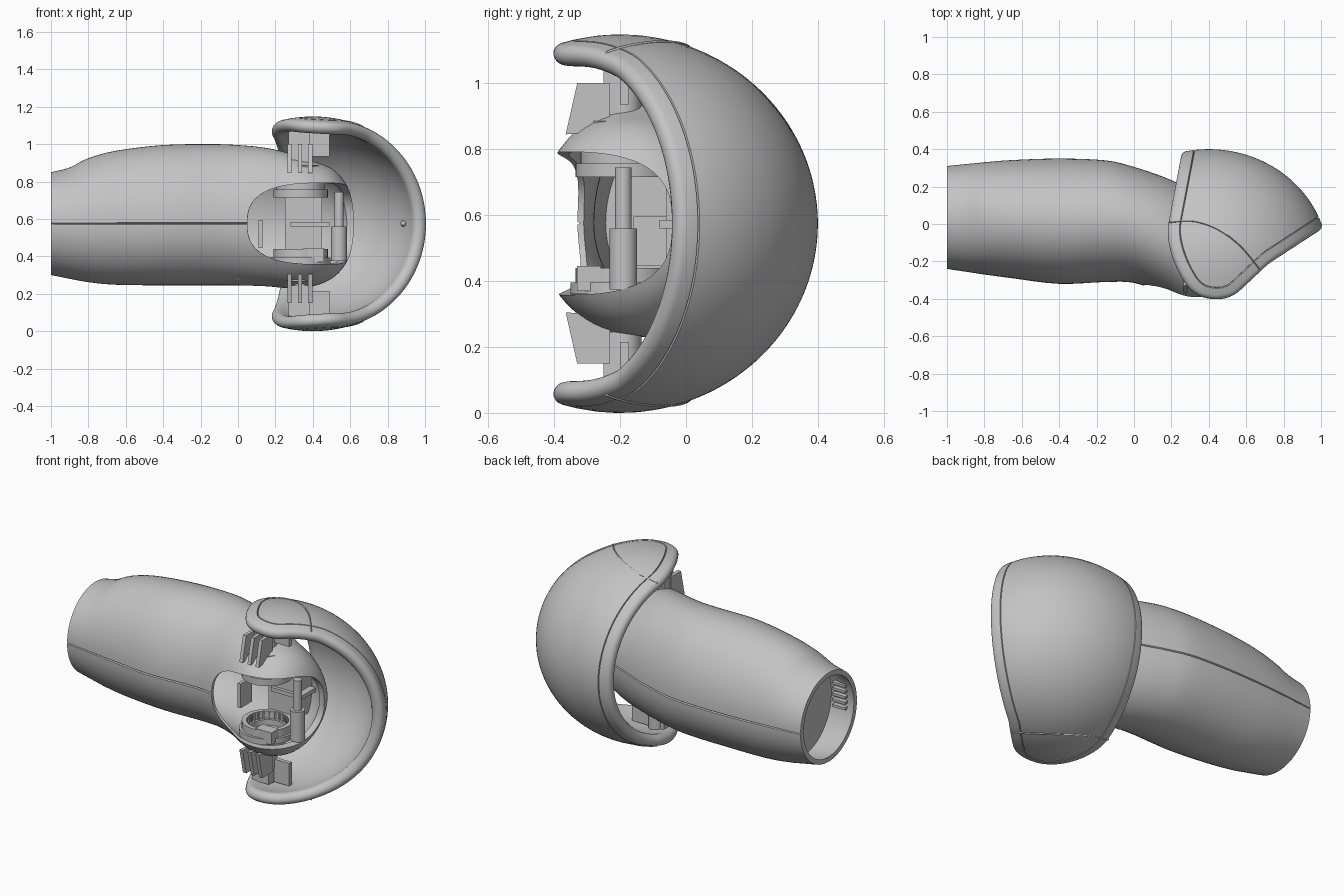
import bpy, bmesh, math
from mathutils import Vector

MID = 0.575            # height of the symmetry plane
AXIS = (0.335, -0.19)  # hinge axis, along z

start_cube = bpy.data.objects.get("Cube")
if start_cube:
    bpy.data.objects.remove(start_cube)

grey = bpy.data.materials.new("light_grey")
grey.use_nodes = True
grey.diffuse_color = (0.55, 0.55, 0.55, 1)
for node in grey.node_tree.nodes:
    if node.type == 'BSDF_PRINCIPLED':
        node.inputs["Base Color"].default_value = grey.diffuse_color
        node.inputs["Roughness"].default_value = 0.6
parts = []


def finish(name, bm):
    """Turn a bmesh into a named object."""
    bmesh.ops.recalc_face_normals(bm, faces=bm.faces)
    mesh = bpy.data.meshes.new(name)
    bm.to_mesh(mesh)
    bm.free()
    mesh.materials.append(grey)
    obj = bpy.data.objects.new(name, mesh)
    bpy.context.scene.collection.objects.link(obj)
    parts.append(obj)
    return obj


def skin(name, rings, loop=False):
    """Bridge a chain of rings; cap the ends, or join them if loop."""
    bm = bmesh.new()
    rows = [[bm.verts.new(p) for p in ring] for ring in rings]
    pairs = list(zip(rows, rows[1:]))
    if loop:
        pairs.append((rows[-1], rows[0]))
    else:
        bm.faces.new(rows[0])
        bm.faces.new(rows[-1])
    for a, b in pairs:
        for i in range(len(a)):
            bm.faces.new((a[i], a[i - 1], b[i - 1], b[i]))
    return finish(name, bm)


def lathe(name, profile, centre=AXIS, loop=False, steps=40):
    """Revolve (radius, height) pairs round a vertical line."""
    turns = [math.tau * i / steps for i in range(steps)]
    return skin(name, [[(centre[0] + r * math.cos(t), centre[1] + r * math.sin(t), MID + h)
                        for t in turns] for r, h in profile], loop)


def prism(name, x0, x1, profile):
    """Extrude a (y, height) outline along x."""
    return skin(name, [[(x, y, MID + h) for y, h in profile] for x in (x0, x1)])


def box(name, x0, x1, y0, y1, h0, h1):
    return prism(name, x0, x1, [(y0, h0), (y1, h0), (y1, h1), (y0, h1)])


def ball(name, centre, size, power=2, segments=20):
    """Superellipsoid; a higher power is boxier."""
    bm = bmesh.new()
    bmesh.ops.create_uvsphere(bm, u_segments=segments, v_segments=segments // 2, radius=1)
    for v in bm.verts:
        v.co /= sum(abs(c) ** power for c in v.co) ** (1 / power)
        v.co = Vector(c + s * k for c, s, k in zip(centre, size, v.co))
    return finish(name, bm)


def smooth_rows(rows, steps):
    """Catmull-Rom interpolation of rows of numbers."""
    out = []
    for i in range(len(rows) - 1):
        quad = [rows[max(i - 1, 0)], rows[i], rows[i + 1], rows[min(i + 2, len(rows) - 1)]]
        for k in range(steps):
            t = k / steps
            out.append([b + t * ((c - a) + t * ((2 * a - 5 * b + 4 * c - d)
                        + t * (3 * b - a - 3 * c + d))) / 2 for a, b, c, d in zip(*quad)])
    return out + [list(rows[-1])]


# Arm sleeve: stations of x, front y, back y, depth below and rise above the seam
stations = [
    (-1, -.24, .31, .275, .275), (-.9, -.255, .32, .295, .3), (-.8, -.27, .33, .313, .35),
    (-.65, -.29, .342, .327, .39), (-.4, -.32, .35, .33, .42), (-.15, -.31, .34, .33, .425),
    (0, -.315, .305, .33, .42), (.15, -.37, .255, .335, .405), (.28, -.44, .2, .345, .375),
    (.4, -.455, .15, .335, .335), (.5, -.42, .1, .295, .295), (.57, -.35, .05, .225, .225),
    (.61, -.26, 0, .135, .135), (.62, -.2, -.05, .075, .075)]
half = [0, 0.012] + [math.pi * i / 36 for i in range(1, 36)] + [math.pi - 0.012]
angles = half + [a + math.pi for a in half]


def arm_ring(row, inset=0):
    x, front, back, low, high = row
    ring = []
    for a in angles:
        seam = 0.975 if a in (0, math.pi) and not inset else 1
        y = (front + back) / 2 + ((back - front) / 2 - inset) * math.cos(a) * seam
        rise = (high if a < math.pi else low) - inset
        ring.append((max(x - inset, -1), y, MID + rise * math.sin(a)))
    return ring


rows = smooth_rows(stations, 4)
sleeve_rows = [rows[0]] + [r for r in rows if r[0] > -0.96]
arm = skin("arm_sleeve", [arm_ring(r) for r in reversed(sleeve_rows)]
           + [arm_ring(r, 0.03) for r in sleeve_rows])

# Joint opening cut through the front and the end of the sleeve
cutter = ball("opening_cutter", (0.45, -0.35, MID), (0.4, 0.32, 0.217), 2.7, 64)
cutter.hide_render = True
cut = arm.modifiers.new("opening", 'BOOLEAN')
cut.operation = 'DIFFERENCE'
cut.solver = 'EXACT'
cut.object = cutter
bpy.context.view_layer.update()
evaluated = arm.evaluated_get(bpy.context.evaluated_depsgraph_get())
arm.data = bpy.data.meshes.new_from_object(evaluated)
arm.modifiers.clear()
parts.remove(cutter)
bpy.data.objects.remove(cutter)

# Elbow shell: a patch of an ellipsoid, bounded by a rule on the unit sphere
SHELL_AT = Vector((0.4, -0.2, 0.574))
SHELL_SIZE = Vector((0.64, 0.6, 0.574))
DIAG = math.sqrt(0.5)


def along(a, t, z):
    """Unit-sphere point from back-diagonal, sideways and up parts."""
    return Vector(((a - t) * DIAG, (a + t) * DIAG, z))


def outside(p):
    a, t = (p.x + p.y) * DIAG, (p.y - p.x) * DIAG
    flare = 0.385 + 0.18 * max(a - 0.35, 0)
    limits = (-t / flare, (t - 0.7 * a) / 0.5, -a / 0.32)
    return sum(max(u, 0) ** 2 for u in limits) > 1


def place(p, scale=1):
    return SHELL_AT + Vector(s * c * scale for s, c in zip(SHELL_SIZE, p))


pole = along(0.9, 0.25, 0).normalized()
up = Vector((0, 0, 1))
side = up.cross(pole)
dense = []
for i in range(1440):
    turn = math.tau * i / 1440
    away = up * math.cos(turn) + side * math.sin(turn)
    reach = 0
    for step in (0.02, 0.002, 0.0002):
        while reach < 3 and not outside(pole * math.cos(reach + step) + away * math.sin(reach + step)):
            reach += step
    dense.append(pole * math.cos(reach) + away * math.sin(reach))

# Even spacing round the edge
lengths = [(dense[i] - dense[i - 1]).length for i in range(len(dense))]
count, walked, edge = 180, 0, []
spacing = sum(lengths) / count
for i, length in enumerate(lengths):
    while len(edge) < count and length > 0 and walked + length >= spacing * (len(edge) + 0.5):
        part = (spacing * (len(edge) + 0.5) - walked) / length
        edge.append(dense[i - 1].lerp(dense[i], part).normalized())
    walked += length
inward = []
for i, p in enumerate(edge):
    n = (edge[(i + 2) % len(edge)] - edge[i - 2]).cross(p).normalized()
    inward.append(n if n.dot(pole) > 0 else -n)


def edge_ring(offset, scale):
    return [place((p + n * offset).normalized(), scale) for p, n in zip(edge, inward)]


def field_ring(offset, factor, scale):
    return [place(pole.slerp((p + n * offset).normalized(), factor), scale)
            for p, n in zip(edge, inward)]


fractions = [0.02] + [i / 24 for i in range(1, 24)]
lip = 0.058
shell = [field_ring(0.15, f, 1) for f in fractions]
shell += [edge_ring(0.13, 1), edge_ring(0.125, 0.986), edge_ring(0.12, 1)]   # seam groove
for i in range(11):                                                        # rounded lip
    a = math.pi * i / 10
    shell.append(edge_ring(lip * (1 - math.sin(a)), 1 - lip + lip * math.cos(a)))
shell += [field_ring(lip, f, 1 - 2 * lip) for f in reversed(fractions)]
skin("elbow_shell", shell)

# Seams dividing the end caps from the shell
seam_path = smooth_rows([(.19, .01), (.32, .015), (.45, -.03), (.57, -.12), (.67, -.24)], 6)
for sign, label in ((1, "upper"), (-1, "lower")):
    rings = []
    for x, y in seam_path:
        u, v = (x - SHELL_AT.x) / SHELL_SIZE.x, (y - SHELL_AT.y) / SHELL_SIZE.y
        spot = place((u, v, sign * math.sqrt(1 - u * u - v * v)))
        rings.append([spot + Vector((0, dy, dz)) for dy, dz in
                      ((-.005, 0), (0, .005), (.005, 0), (0, -.005))])
    skin(label + "_cap_seam", rings)

    # Hinge pin, bracket and tapered claws between sleeve and shell
    lathe(label + "_hinge_pin", [(.055, sign * .3), (.055, sign * .42), (.045, sign * .42),
                                 (.045, sign * .515)])
    box(label + "_bracket", .27, .385, -.25, -.17, sign * .33, sign * .5)
    box(label + "_stop_plate", .38, .49, -.2, -.175, sign * .36, sign * .5)
    for i in range(3):
        x = 0.265 + 0.055 * i
        prism(f"{label}_claw_{i + 1}", x, x + 0.022, [(-.365, sign * .27), (-.33, sign * .425),
              (-.23, sign * .425), (-.23, sign * .28)])

# Upper bearing inside the opening
lathe("upper_bearing", [(.145, .14), (.145, .182), (.13, .182), (.13, .22), (.11, .22), (.11, .31)])

# Lower toothed ring and its base
lathe("lower_base", [(.16, -.215), (.16, -.18), (.1, -.18), (.1, -.31)])
lathe("toothed_ring", [(.145, -.2), (.145, -.135), (.118, -.135), (.118, -.2)], loop=True)
for i in range(24):
    a = math.tau * i / 24
    lathe(f"ring_tooth_{i + 1}", [(.008, -.19), (.008, -.14)],
          (AXIS[0] + 0.116 * math.cos(a), AXIS[1] + 0.116 * math.sin(a)), steps=6)

# Other inner fittings
lathe("side_column", [(.042, -.2), (.042, -.015), (.025, -.015), (.025, .17)], (.54, -.19), steps=24)
box("motor_housing", .25, .45, -.06, .08, -.15, .14)
box("housing_shelf", .28, .49, -.08, .06, -.015, .01)
box("ring_latch", .35, .46, -.33, -.26, -.205, -.13)
box("inner_pad", .11, .13, -.16, -.05, -.13, .02)

# Bulkhead and vent slats inside the open end
bulk_row = min(rows, key=lambda r: abs(r[0] + 0.8))
skin("bulkhead", [[Vector(p) + Vector((dx, 0, 0)) for p in arm_ring(bulk_row, 0.025)]
                  for dx in (0, 0.02)])
for i in range(5):
    h = -0.06 + 0.035 * i
    box(f"vent_slat_{i + 1}", -.95, -.86, -.225, -.195, h, h + 0.015)

# Small fasteners
ball("sleeve_button", (0, -.13, .29), (.028, .02, .018))
ball("shell_stud", (.885, .07, MID), (.016, .03, .016))

# Smooth shading with sharp edges kept
bpy.ops.object.select_all(action='DESELECT')
for obj in parts:
    obj.select_set(True)
bpy.context.view_layer.objects.active = arm
bpy.ops.object.shade_smooth_by_angle(angle=math.radians(32))
